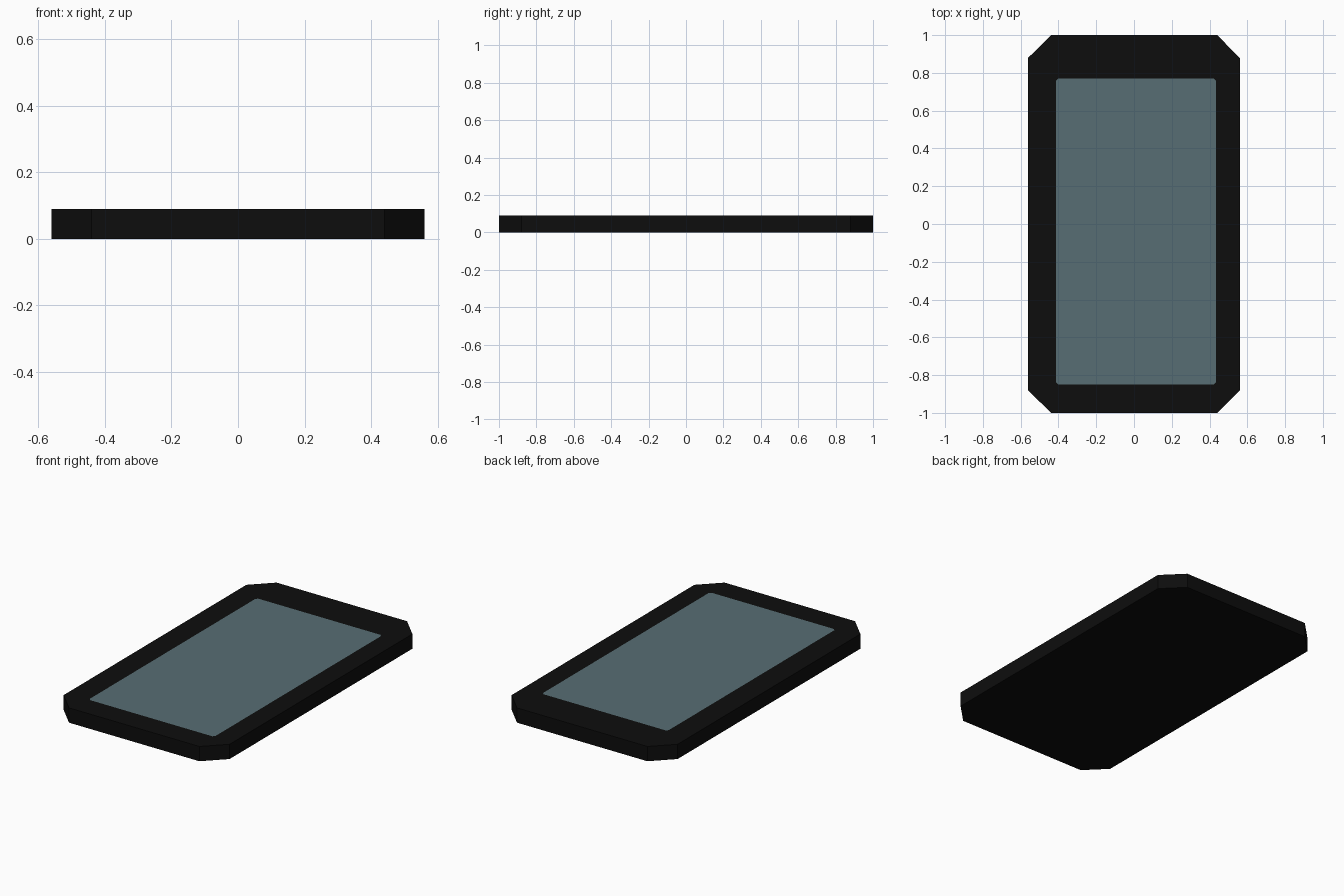
import bpy, bmesh

if "Cube" in bpy.data.objects:
    bpy.data.objects.remove(bpy.data.objects["Cube"])

HEIGHT = 0.09


def material(name, rgb):
    m = bpy.data.materials.new(name)
    m.diffuse_color = (*rgb, 1)
    m.use_nodes = True
    m.node_tree.nodes["Principled BSDF"].inputs["Base Color"].default_value = m.diffuse_color
    return m


def cut_rect(x0, x1, y0, y1, c):
    """Rectangle with clipped corners, counter-clockwise."""
    return [(x0 + c, y0), (x1 - c, y0), (x1, y0 + c), (x1, y1 - c),
            (x1 - c, y1), (x0 + c, y1), (x0, y1 - c), (x0, y0 + c)]


bm = bmesh.new()


def ring(points, z):
    return [bm.verts.new((x, y, z)) for x, y in points]


def bridge(a, b):
    n = len(a)
    for i in range(n):
        j = (i + 1) % n
        bm.faces.new((a[i], a[j], b[j], b[i]))


# case: bottom, side walls and the bezel around the screen
outline = cut_rect(-0.56, 0.56, -1.0, 1.0, 0.12)
bottom = ring(outline, 0)
top = ring(outline, HEIGHT)
glass = ring(cut_rect(-0.414, 0.434, -0.85, 0.77, 0.012), HEIGHT)
bm.faces.new(bottom[::-1])
bridge(bottom, top)
bridge(top, glass)

# screen: flush face set in the bezel
bm.faces.new(glass).material_index = 1

mesh = bpy.data.meshes.new("handheld_tablet")
bm.to_mesh(mesh)
bm.free()
mesh.materials.append(material("black case", (0.004, 0.004, 0.004)))
mesh.materials.append(material("grey teal screen", (0.095, 0.155, 0.172)))
bpy.context.collection.objects.link(bpy.data.objects.new("handheld_tablet", mesh))
